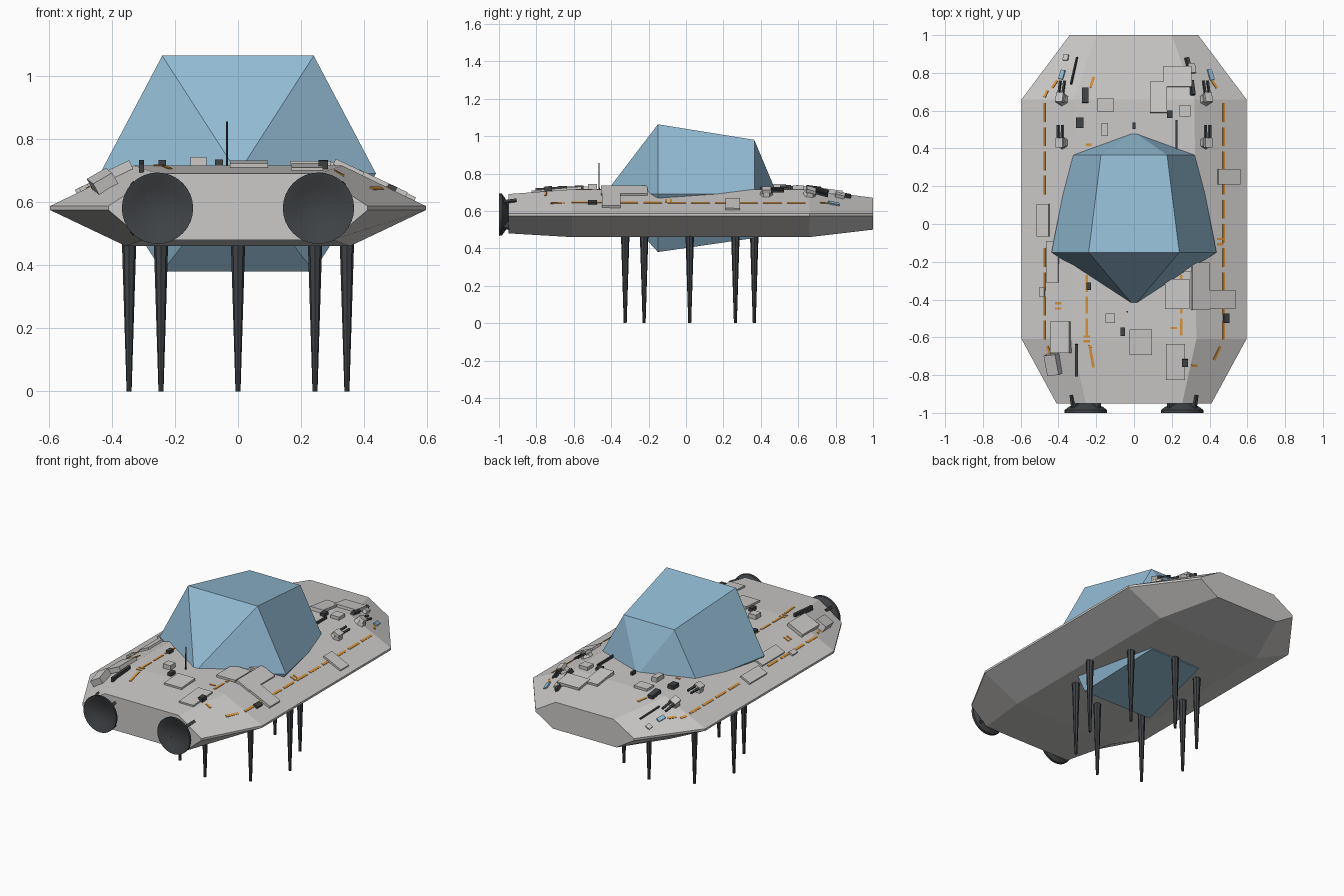
import bpy, bmesh, math
from mathutils import Vector, Matrix
from mathutils.bvhtree import BVHTree

if "Cube" in bpy.data.objects:
    bpy.data.objects.remove(bpy.data.objects["Cube"])


def material(name, rgb):
    m = bpy.data.materials.new(name)
    m.diffuse_color = (*rgb, 1)
    m.use_nodes = True
    m.node_tree.nodes["Principled BSDF"].inputs["Base Color"].default_value = m.diffuse_color
    return m


GREY = material("hull_grey", (0.6, 0.59, 0.58))
DARK = material("dark_metal", (0.05, 0.055, 0.06))
GLASS = material("blue_glass", (0.29, 0.50, 0.66))
ORANGE = material("orange_marking", (0.67, 0.29, 0.04))


def finish(bm, name, mat, smooth=False):
    bmesh.ops.recalc_face_normals(bm, faces=bm.faces)
    me = bpy.data.meshes.new(name)
    bm.to_mesh(me)
    ob = bpy.data.objects.new(name, me)
    me.materials.append(mat)
    bpy.context.collection.objects.link(ob)
    if smooth:
        bpy.ops.object.select_all(action='DESELECT')
        ob.select_set(True)
        bpy.context.view_layer.objects.active = ob
        bpy.ops.object.shade_smooth_by_angle(angle=math.radians(35))
    return ob


def loft(bm, rings):
    """Bridge equal-length closed rings of points; returns vertex rings."""
    rows = [[bm.verts.new(p) for p in r] for r in rings]
    n = len(rows[0])
    for a, b in zip(rows, rows[1:]):
        for i in range(n):
            j = (i + 1) % n
            bm.faces.new((a[i], a[j], b[j], b[i]))
    return rows


# Hull: octagonal sections (y, widest, top half width, bottom half width, top z, bottom z)
sections = [(-0.95, .41, .255, .30, .69, .48), (-0.61, .595, .33, .355, .715, .46),
            (0.66, .595, .32, .355, .715, .46), (1.0, .34, .20, .22, .67, .50)]
bm = bmesh.new()
rings = []
for y, w, t, b, zt, zb in sections:
    half = [(b, zb), (w, .574), (w, .587), (t, zt)]
    rings.append([(x, y, z) for x, z in half] + [(-x, y, z) for x, z in reversed(half)])
rows = loft(bm, rings)
bm.faces.new(rows[0])
bm.faces.new(rows[-1])
bmesh.ops.recalc_face_normals(bm, faces=bm.faces)
TREE = BVHTree.FromBMesh(bm)
finish(bm, "hull", GREY)

# Canopy: two hexagonal sections pulled to a point at each end
bm = bmesh.new()


def hexagon(y, w, t, zt, zb):
    return [(w, y, .69), (t, y, zt), (-t, y, zt), (-w, y, .69), (-t, y, zb), (t, y, zb)]


rows = loft(bm, [hexagon(-.15, .437, .24, 1.063, .38), hexagon(.365, .335, .175, .98, .455)])
for row, tip_y in ((rows[0], -.435), (rows[1], .487)):
    tip = bm.verts.new((0, tip_y, .69))
    for i in range(6):
        bm.faces.new((row[i], row[(i + 1) % 6], tip))
finish(bm, "canopy", GLASS)

# Landing legs: ring of eight tapered spikes
bm = bmesh.new()
for i in range(8):
    a = i * math.pi / 4
    bmesh.ops.create_cone(bm, cap_ends=True, segments=8, radius1=.008, radius2=.023, depth=.48,
                          matrix=Matrix.Translation((.345 * math.cos(a), .02 + .345 * math.sin(a), .24)))
finish(bm, "landing_legs", DARK)

# Engines: lathed bells with four fins each
bell = [(.045, -.92), (.055, -.95), (.09, -.968), (.112, -.985), (.113, -1.0),
        (.104, -.998), (.07, -.982), (.035, -.973), (.004, -.97)]
for side, label in ((-1, "left"), (1, "right")):
    bm = bmesh.new()
    cx = side * .255
    rows = loft(bm, [[(cx + r * math.cos(k * math.pi / 16), y, .58 + r * math.sin(k * math.pi / 16))
                      for k in range(32)] for r, y in bell])
    bm.faces.new(rows[0])
    bm.faces.new(rows[-1])
    finish(bm, label + "_engine", DARK, True)
    bm = bmesh.new()
    for k in range(4):
        a = math.pi / 4 + k * math.pi / 2
        d = Vector((math.cos(a), 0, math.sin(a)))
        s = Vector((-d.z, 0, d.x)) * .008
        c = Vector((cx, 0, .58))
        profile = [(.04, -.975), (.102, -.975), (.115, -.905), (.09, -.905)]
        rows = loft(bm, [[c + d * r + Vector((0, y, 0)) + s * q for r, y in profile] for q in (-1, 1)])
        bm.faces.new(rows[0])
        bm.faces.new(rows[1])
    finish(bm, label + "_engine_fins", DARK)


def frame(x, y, turn=0):
    """Matrix sitting on the hull's upper surface, z along its normal."""
    p, n, _, _ = TREE.ray_cast(Vector((x, y, 2)), Vector((0, 0, -1)))
    fwd = Vector((-math.sin(turn), math.cos(turn), 0))
    right = fwd.cross(n).normalized()
    fwd = n.cross(right)
    m = Matrix((right, fwd, n)).transposed().to_4x4()
    m.translation = p
    return m


def box(bm, m, w, l, lo, hi, at=(0, 0)):
    bmesh.ops.create_cube(bm, size=1, matrix=m @ Matrix.Translation((at[0], at[1], (lo + hi) / 2))
                          @ Matrix.Diagonal((w, l, hi - lo, 1)))


def boxes(name, mat, items):
    """items: x, y, width, length, height, turn in degrees"""
    bm = bmesh.new()
    for x, y, w, l, h, *turn in items:
        box(bm, frame(x, y, math.radians(turn[0]) if turn else 0), w, l, -.008, h)
    finish(bm, name, mat)


# Hull plates and equipment boxes
boxes("hull_plates", GREY, [
    (.23, .78, .15, .11, .016), (.13, .67, .09, .165, .014), (.50, .25, .13, .08, .012),
    (.23, -.37, .13, .16, .014), (.35, -.33, .10, .25, .012), (.455, -.40, .17, .10, .014),
    (.27, -.22, .11, .07, .012), (.035, -.625, .12, .135, .012), (.22, -.73, .10, .19, .01),
    (-.48, .02, .07, .17, .012), (-.43, -.2, .07, .22, .012), (-.36, .88, .03, .03, .008)])
boxes("equipment_boxes", GREY, [
    (-.385, -.60, .11, .165, .022), (-.42, -.74, .07, .11, .04, 6), (-.15, .63, .09, .07, .014),
    (-.155, .50, .035, .07, .028), (-.125, -.50, .05, .05, .028), (.27, .60, .06, .06, .02),
    (-.485, -.36, .03, .05, .012), (.30, .82, .04, .05, .02)])

# Dark vents, pipes and blocks
boxes("dark_blocks", DARK, [
    (-.258, .68, .035, .08, .022), (-.287, .535, .04, .055, .024), (0, .52, .015, .035, .02),
    (.19, .58, .03, .04, .018), (-.06, -.57, .025, .045, .02), (-.24, -.33, .025, .04, .018),
    (.27, -.735, .03, .04, .026), (.485, -.50, .03, .05, .014), (-.305, -.72, .016, .17, .02),
    (.285, .84, .02, .08, .018, 8), (.305, .72, .02, .08, .018), (.225, .46, .01, .18, .014),
    (-.315, .81, .008, .15, .012, -6)])

# Antenna
bm = bmesh.new()
bmesh.ops.create_cone(bm, cap_ends=True, segments=6, radius1=.004, radius2=.003, depth=.15,
                      matrix=Matrix.Translation((-.035, -.465, .78)))
finish(bm, "antenna", DARK)

# Twin-barrel turrets: hexagonal base with head, and dark barrels
bases, barrels = bmesh.new(), bmesh.new()
for sx in (-1, 1):
    for y in (.66, .43):
        m = frame(sx * .38, y)
        bmesh.ops.create_cone(bases, cap_ends=True, segments=6, radius1=.036, radius2=.03, depth=.025,
                              matrix=m @ Matrix.Translation((0, 0, .008)))
        box(bases, m, .042, .05, .015, .038)
        for off in (-.012, .012):
            box(barrels, m, .011, .09, .021, .032, (off, .05))
finish(bases, "turret_bases", GREY)
finish(barrels, "turret_barrels", DARK)

# Small blue signal plates
boxes("blue_plates", GLASS, [(.405, .79, .025, .06, .008, 10), (-.38, .79, .025, .05, .008, -10)])

# Orange markings: dashed lines, corner strokes and paired ticks
marks = []
for k in range(10):
    y = .59 - k * .128
    marks.append((.475, y, .014, .10, .003))
    if not -.06 < y < .2:
        marks.append((-.475, y, .014, .10, .003))
for k in range(4):
    for x in (-.25, .25):
        marks.append((x, -.20 - k * .115, .013, .09, .003))
for x, y, l, t in ((-.225, -.70, .12, 10), (-.45, -.67, .05, 20), (.44, -.685, .08, -25),
                   (.425, .74, .05, 35), (-.42, .74, .05, -35), (-.222, .75, .06, -18),
                   (-.465, .69, .04, -20), (-.24, .42, .03, 90)):
    marks.append((x, y, .014, l, .003, t))
for x, y in ((-.40, -.42), (-.40, -.447), (-.25, -.595), (-.25, -.62), (.455, -.08),
             (.455, -.107), (.21, -.55), (.32, -.75)):
    marks.append((x, y, .036, .012, .003))
boxes("orange_markings", ORANGE, marks)
